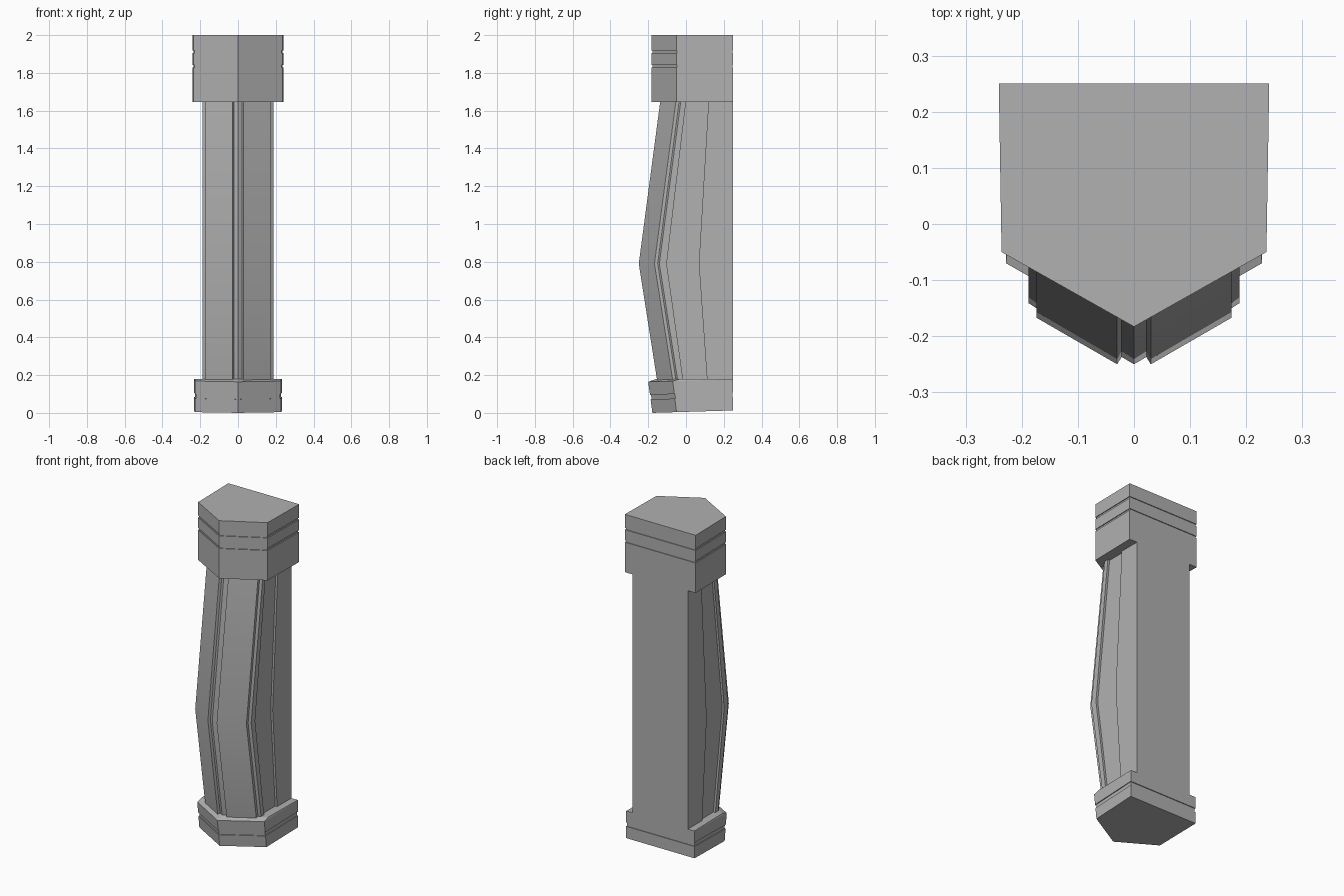
import bpy, bmesh, math

if "Cube" in bpy.data.objects:
    bpy.data.objects.remove(bpy.data.objects["Cube"])

grey = bpy.data.materials.new("mid_grey")
grey.diffuse_color = (0.44, 0.44, 0.44, 1)
grey.use_nodes = True
grey.node_tree.nodes["Principled BSDF"].inputs["Base Color"].default_value = grey.diffuse_color


def loft(name, rings):
    """Skin a stack of matching closed rings and cap both ends."""
    bm = bmesh.new()
    loops = [[bm.verts.new(p) for p in ring] for ring in rings]
    n = len(loops[0])
    for a, b in zip(loops, loops[1:]):
        for i in range(n):
            j = (i + 1) % n
            bm.faces.new((a[i], a[j], b[j], b[i]))
    bm.faces.new(loops[0][::-1])
    bm.faces.new(loops[-1])
    bmesh.ops.recalc_face_normals(bm, faces=bm.faces)
    mesh = bpy.data.meshes.new(name)
    bm.to_mesh(mesh)
    bm.free()
    mesh.materials.append(grey)
    obj = bpy.data.objects.new(name, mesh)
    bpy.context.collection.objects.link(obj)
    return obj


def pentagon(z, side, corner_y, tip_y, inset=0.0, tilt=0.0):
    """Plan shared by base and cap: flat back, pointed front."""
    s, back = side - inset, 0.25 - inset
    c, t = corner_y + inset * 0.6, tip_y + inset * 1.15
    pts = [(0, t), (s, c), (s + 0.005, back), (-s - 0.005, back), (-s, c)]
    return [(x, y, z + tilt * (y - 0.25)) for x, y in pts]


def groove(z, half):
    """Heights and insets of one square groove."""
    return [(z - half, 0), (z - half, 0.005), (z + half, 0.005), (z + half, 0)]


# Base: slightly flared, one groove, sloping front rim
levels = [(0.013, 0)] + groove(0.097, 0.012) + [(0.178, 0)]
rings = []
for z, inset in levels:
    f = (z - 0.013) / 0.165
    rings.append(pentagon(z, 0.228, -0.05 - 0.02 * f, -0.178 - 0.022 * f, inset, 0.03))
rings.append(pentagon(0.180, 0.226, -0.03, -0.157))
loft("base", rings)

# Cap: two grooves
levels = [(1.645, 0)] + groove(1.835, 0.006) + groove(1.912, 0.006) + [(2.0, 0)]
loft("cap", [pentagon(z, 0.236, -0.05, -0.183, i) for z, i in levels])

# Shaft: half profile at the knee as (x, y, share of the bend)
half = [
    (0.022, -0.237, 1), (0.030, -0.250, 1),      # raised front panel
    (0.174, -0.167, 1), (0.174, -0.150, 1),
    (0.188, -0.141, 1),                          # body corner
    (0.188, -0.102, 0.9), (0.175, -0.102, 0.9),  # recessed side strip
    (0.175, 0.068, 0.45), (0.188, 0.068, 0.45),
    (0.188, 0.25, 0),
]
profile = [(0, -0.25, 1)] + half + [(-x, y, w) for x, y, w in reversed(half)]
bends = [(0.16, 0.099), (0.79, 0.0), (1.66, 0.115)]
shaft = loft("shaft", [[(x, y + w * d, z) for x, y, w in profile] for z, d in bends])

# Soft shading across the knee, crisp everywhere else
bpy.ops.object.select_all(action='DESELECT')
shaft.select_set(True)
bpy.context.view_layer.objects.active = shaft
bpy.ops.object.shade_smooth_by_angle(angle=math.radians(30))
